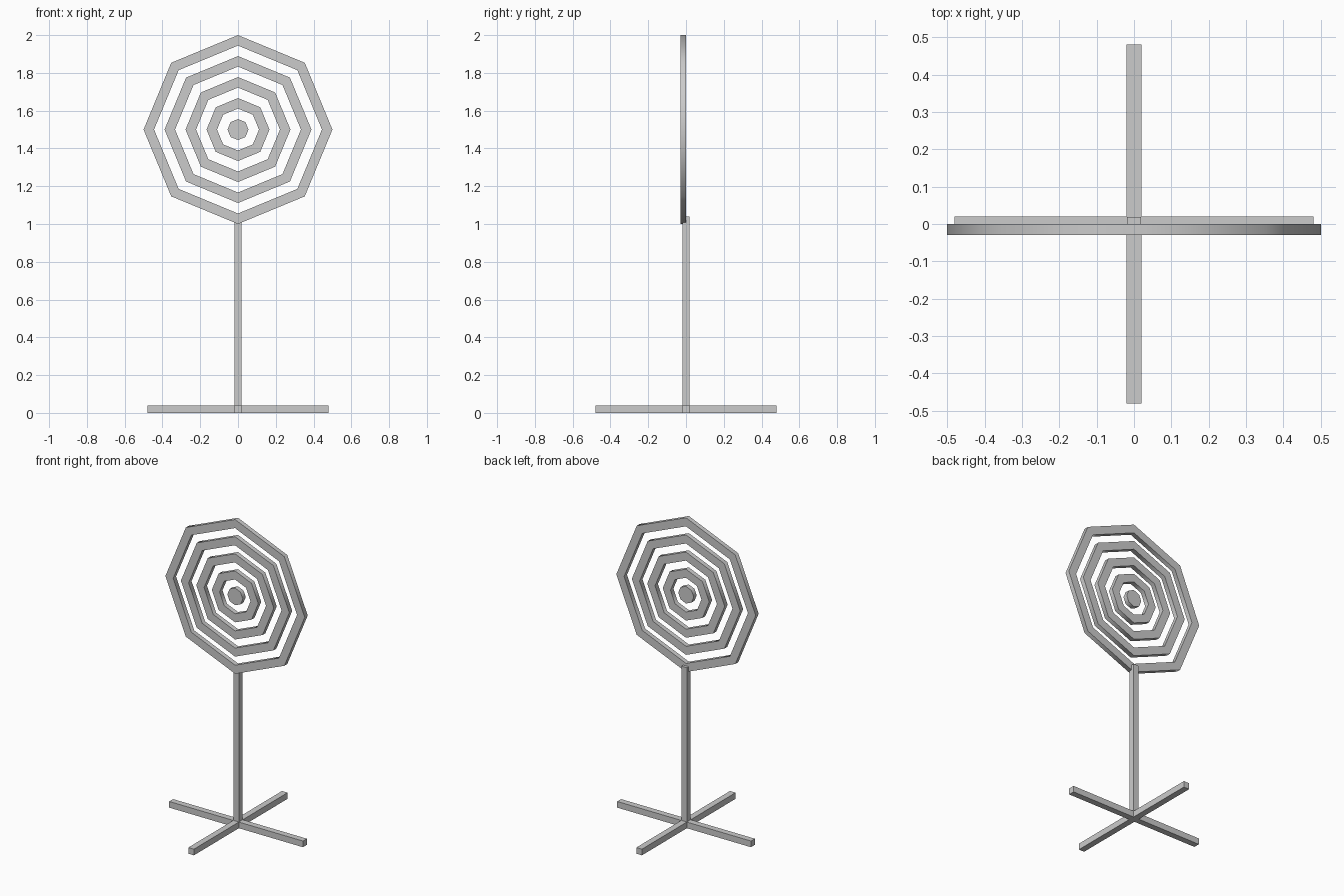
import bpy, bmesh, math

if "Cube" in bpy.data.objects:
    bpy.data.objects.remove(bpy.data.objects["Cube"])

STEP = 0.5 / 9          # ring width and gap width
CENTRE_Z = 1.5
Y_FRONT, Y_BACK = -0.03, 0.0
SIDES = 8


def box(name, size, centre):
    bpy.ops.mesh.primitive_cube_add(size=1, location=centre)
    ob = bpy.context.object
    ob.name = name
    ob.scale = size
    bpy.ops.object.transform_apply(location=True, rotation=False, scale=True)
    return ob


def octagon(bm, r, y):
    return [bm.verts.new((r * math.sin(i * math.tau / SIDES), y,
                          CENTRE_Z + r * math.cos(i * math.tau / SIDES)))
            for i in range(SIDES)]


def octagon_plate(name, outer, inner=0):
    bm = bmesh.new()
    loops = [octagon(bm, outer, Y_FRONT), octagon(bm, outer, Y_BACK)]
    if inner:
        loops += [octagon(bm, inner, Y_BACK), octagon(bm, inner, Y_FRONT)]
        pairs = zip(loops, loops[1:] + loops[:1])
    else:
        bm.faces.new(loops[0])
        bm.faces.new(loops[1])
        pairs = [(loops[0], loops[1])]
    for a, b in pairs:
        for i in range(SIDES):
            j = (i + 1) % SIDES
            bm.faces.new((a[i], a[j], b[j], b[i]))
    bmesh.ops.recalc_face_normals(bm, faces=bm.faces)
    mesh = bpy.data.meshes.new(name)
    bm.to_mesh(mesh)
    bm.free()
    ob = bpy.data.objects.new(name, mesh)
    bpy.context.collection.objects.link(ob)
    # smooth rim, crisp front and back edges
    bpy.ops.object.select_all(action='DESELECT')
    ob.select_set(True)
    bpy.context.view_layer.objects.active = ob
    bpy.ops.object.shade_smooth_by_angle(angle=math.radians(50))
    return ob


# crossed feet
box("foot_bar_side", (0.96, 0.04, 0.04), (0, 0, 0.02))
box("foot_bar_front", (0.04, 0.96, 0.04), (0, 0, 0.02))

# upright post
box("post", (0.038, 0.038, 1.04), (0, 0, 0.52))

# concentric target rings and bullseye
for n, k in enumerate((9, 7, 5, 3)):
    octagon_plate(f"target_ring_{n + 1}", k * STEP, (k - 1) * STEP)
octagon_plate("bullseye", STEP)
